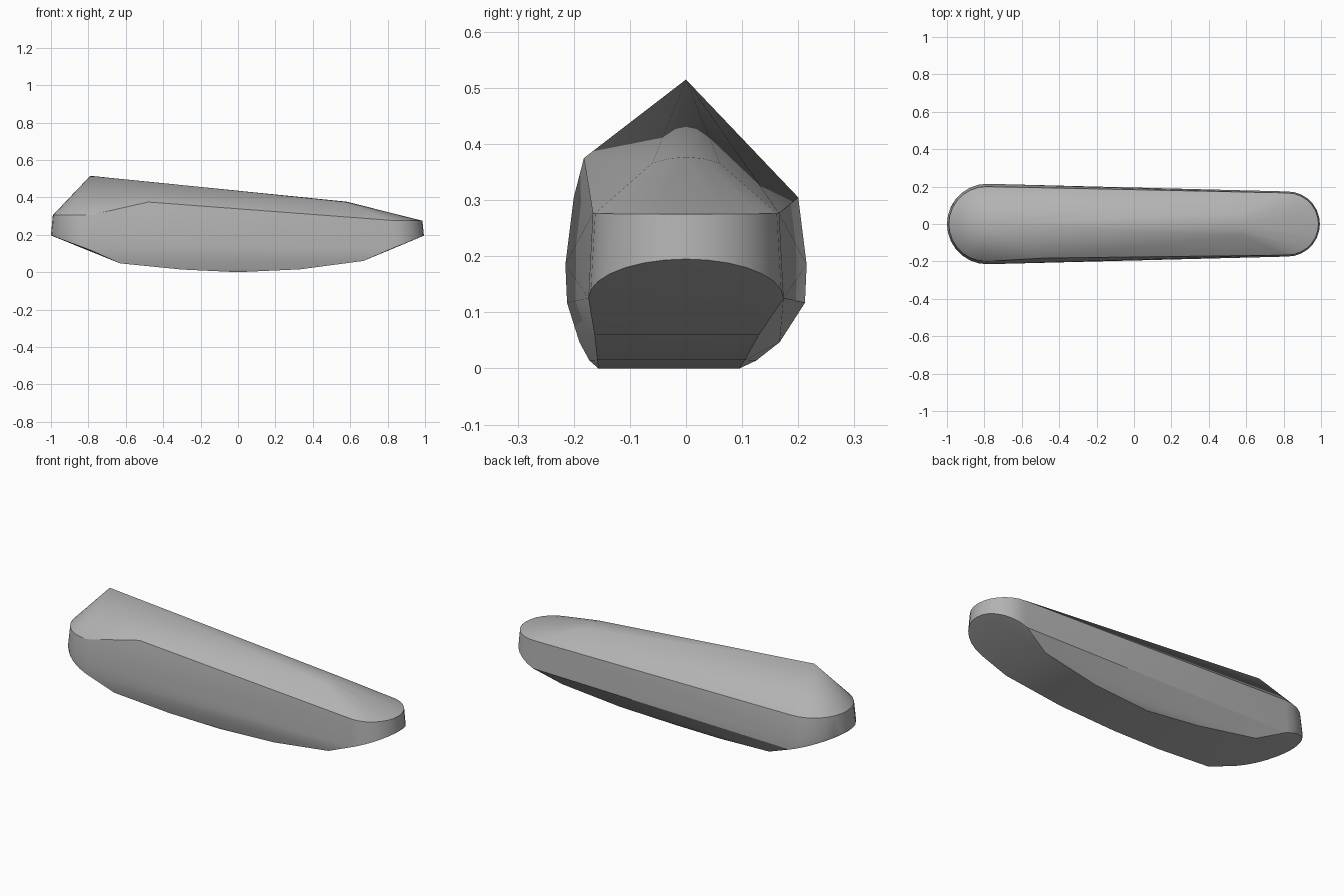
import bpy, bmesh, math

cube = bpy.data.objects.get("Cube")
if cube:
    bpy.data.objects.remove(cube, do_unlink=True)

grey = bpy.data.materials.new("stone grey")
grey.use_nodes = True
colour = (0.45, 0.45, 0.45, 1)
grey.diffuse_color = colour
grey.node_tree.nodes["Principled BSDF"].inputs["Base Color"].default_value = colour


def end_arc(side, centre, radius, z_side, z_tip, steps=14):
    """Half circle round one end, rising from the flanks to the tip."""
    points = []
    for i in range(steps + 1):
        a = math.pi * (i / steps - 0.5)
        points.append((centre + side * radius * math.cos(a), radius * math.sin(a),
                       z_side + (z_tip - z_side) * math.cos(a)))
    return points


# Rounded ends: upper rim, middle and lower rim
points = end_arc(-1, -0.79, 0.2, 0.305, 0.305)
points += end_arc(-1, -0.785, 0.215, 0.185, 0.2)
points += end_arc(-1, -0.785, 0.212, 0.117, 0.195)
points += end_arc(1, 0.82, 0.166, 0.277, 0.275)
points += end_arc(1, 0.82, 0.174, 0.125, 0.195)

# Peak and front shoulder
points += [(-0.79, 0, 0.515), (-0.48, -0.182, 0.375)]

# Rounded crest near the low end
points += [(0.58, y, 0.377 - 3 * y * y) for y in (-0.06, -0.03, 0, 0.03, 0.06)]

# Keel: x, front edge y, back edge y, height
keel = [(-0.63, -0.19, 0.167, 0.047), (-0.3, -0.172, 0.125, 0.014),
        (0, -0.156, 0.095, 0), (0.33, -0.158, 0.105, 0.015),
        (0.67, -0.163, 0.13, 0.06)]
for x, front, back, z in keel:
    points += [(x, front, z), (x, back, z)]

# Skin the whole body as one convex shell
bm = bmesh.new()
for p in points:
    bm.verts.new(p)
hull = bmesh.ops.convex_hull(bm, input=bm.verts[:])
loose = {v for v in hull["geom_interior"] + hull["geom_unused"]
         if isinstance(v, bmesh.types.BMVert) and not v.link_faces}
bmesh.ops.delete(bm, geom=list(loose), context='VERTS')
bmesh.ops.recalc_face_normals(bm, faces=bm.faces[:])
mesh = bpy.data.meshes.new("faceted_body")
bm.to_mesh(mesh)
bm.free()
mesh.materials.append(grey)

body = bpy.data.objects.new("faceted_body", mesh)
bpy.context.collection.objects.link(body)
bpy.context.view_layer.objects.active = body
body.select_set(True)
bpy.ops.object.shade_smooth_by_angle(angle=math.radians(20))
